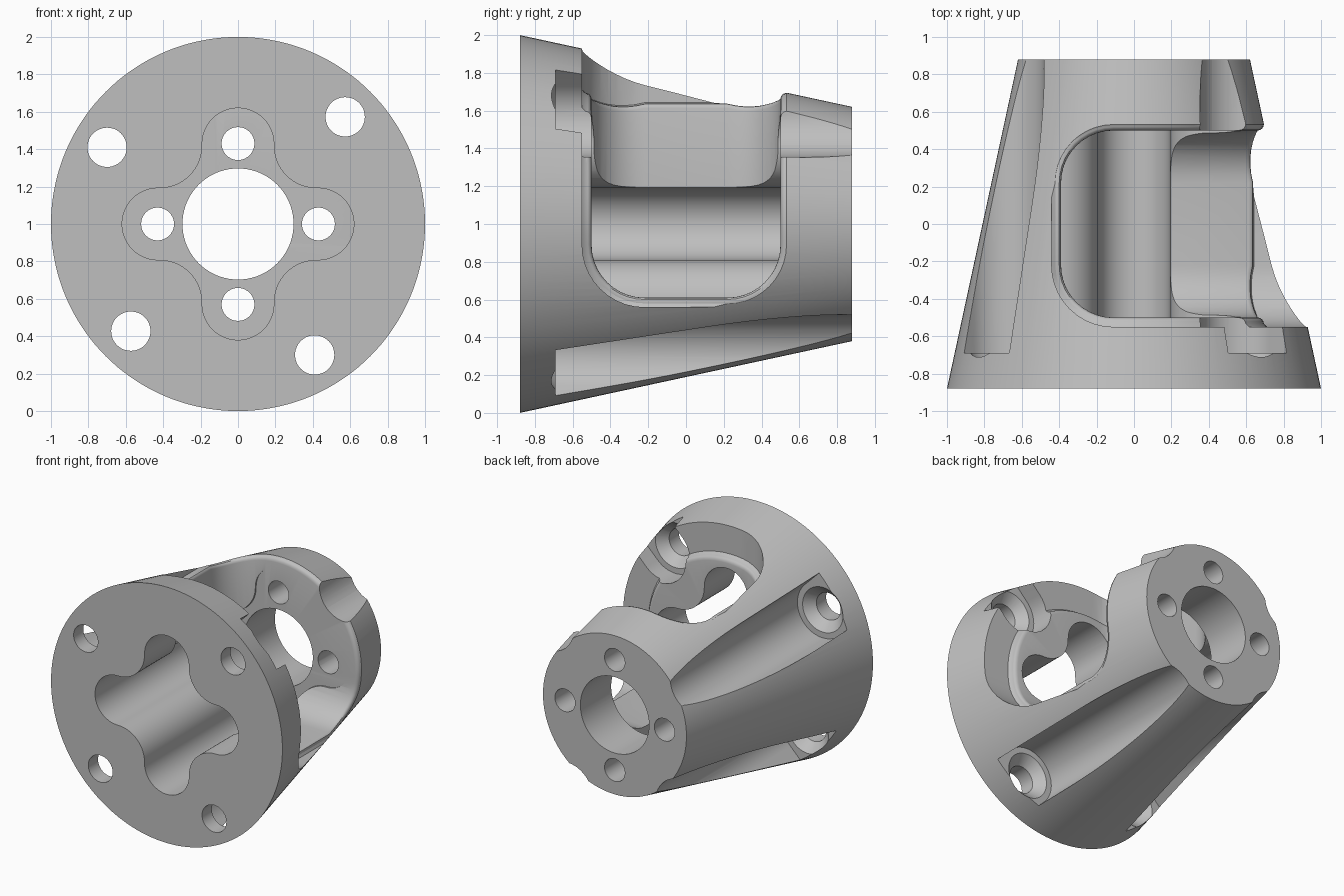
import bpy, bmesh, math
from math import cos, sin, pi, radians, sqrt

if "Cube" in bpy.data.objects:
    bpy.data.objects.remove(bpy.data.objects["Cube"])

grey = bpy.data.materials.new("plain grey")
grey.diffuse_color = (0.52, 0.52, 0.52, 1)
grey.use_nodes = True
grey.node_tree.nodes["Principled BSDF"].inputs["Base Color"].default_value = grey.diffuse_color

Y0, Y1 = -0.88, 0.88          # large and small ends of the cone
R0, R1 = 1.0, 0.62


def cone_radius(y):
    return R0 + (R1 - R0) * (y - Y0) / (Y1 - Y0)


def loft(name, rings, strip_caps=False):
    """Closed solid through rings of equal point count; axis sits at z = 1."""
    bm = bmesh.new()
    rows = [[bm.verts.new((x, y, z + 1)) for x, y, z in ring] for ring in rings]
    n = len(rows[0])
    for a, b in zip(rows, rows[1:]):
        for i in range(n):
            j = (i + 1) % n
            bm.faces.new((a[i], a[j], b[j], b[i]))
    for row in (rows[0], rows[-1]):
        if strip_caps:        # join mirrored halves of the ring
            for i in range(n // 2 - 1):
                bm.faces.new((row[i], row[i + 1], row[n - 2 - i], row[n - 1 - i]))
        else:
            bm.faces.new(row)
    bmesh.ops.recalc_face_normals(bm, faces=bm.faces[:])
    me = bpy.data.meshes.new(name)
    bm.to_mesh(me)
    bm.free()
    me.materials.append(grey)
    ob = bpy.data.objects.new(name, me)
    bpy.context.collection.objects.link(ob)
    return ob


def prism(name, outline, y0, y1):
    return loft(name, [[(x, y, z) for x, z in outline] for y in (y0, y1)])


def lathe(name, cx, cz, profile, n=48):
    return loft(name, [[(cx + r * cos(2 * pi * i / n), y, cz + r * sin(2 * pi * i / n))
                        for i in range(n)] for y, r in profile])


def arc(cx, cz, r, a0, a1, n):
    return [(cx + r * cos(radians(a0 + (a1 - a0) * i / n)),
             cz + r * sin(radians(a0 + (a1 - a0) * i / n))) for i in range(n + 1)]


# Conical body
body = lathe("cone_housing", 0, 0, [(Y0, R0), (Y1, R1)], 144)
cutters = []

# Corner window with rounded corners and a filleted rim
EDGE, HALF, CR, FIL = -0.39, 0.50, 0.28, 0.042
C = EDGE + CR
stations = []                 # base x, base z, direction, y, outward normal
steps = 10
for i in range(steps + 1):    # upper corner, cut straight down
    a = pi / 2 * i / steps
    stations.append((C - CR * cos(a), C, 0, 1, HALF - CR + CR * sin(a), (-cos(a), sin(a), 0)))
for i in range(1, 24):        # sweep round the end wall
    a = pi / 2 * (1 - i / 24)
    stations.append((C, C, cos(a), sin(a), HALF, (0, 1, 0)))
for i in range(steps, -1, -1):  # lower corner, cut straight in from the side
    a = pi / 2 * i / steps
    stations.append((C, C - CR * cos(a), 1, 0, HALF - CR + CR * sin(a), (0, sin(a), -cos(a))))


def window_ring(off, depth=None, t=None, radius=None):
    half = []
    for bx, bz, wx, wz, y, n in stations:
        bx, y, bz = bx + n[0] * off, y + n[1] * off, bz + n[2] * off
        if t is None or radius:
            rr = radius or cone_radius(y)
            d = bx * wx + bz * wz
            s = -d + sqrt(d * d - bx * bx - bz * bz + rr * rr) - (depth or 0)
        else:
            s = t
        half.append((bx + wx * s, y, bz + wz * s))
    return half + [(x, -y, z) for x, y, z in reversed(half)]


rings = [window_ring(0, t=-C)]
for deg in (0, 20, 40, 58, 74):
    a = radians(deg)
    rings.append(window_ring(FIL * (1 - cos(a)), depth=FIL * (1 - sin(a))))
rings.append(window_ring(FIL * 1.2, depth=-0.02))
rings.append(window_ring(FIL * 1.2, radius=1.4))
cutters.append(loft("window_cutter", rings, True))

# Four-lobed cavity
LOBE, LC = 0.192, 0.428
FC = 0.418
outline = []
for q in range(4):
    part = arc(LC, 0, LOBE, -90, 90, 24) + arc(FC, FC, FC - LOBE, 270, 180, 14)
    c, s = round(cos(q * pi / 2)), round(sin(q * pi / 2))
    outline += [(x * c - z * s, x * s + z * c) for x, z in part]
cutters.append(prism("cavity_cutter", outline, -1.2, 0.499))

# Centre hole and four small holes through the small end
cutters.append(lathe("centre_hole_cutter", 0, 0, [(0.3, 0.297), (1.2, 0.297)], 72))
for q in range(4):
    a = q * pi / 2
    cutters.append(lathe("small_hole_cutter", 0.43 * cos(a), 0.43 * sin(a),
                         [(0.3, 0.088), (1.2, 0.088)], 32))

# Bolt holes with countersinks and open-sided screw channels
SLOT = 0.22
for cx, cz, ang in ((0.573, 0.573, 45), (-0.70, 0.41, 135),
                    (-0.573, -0.573, 225), (0.41, -0.70, 315)):
    shape = arc(cx, cz, SLOT, ang + 90, ang + 270, 32)
    dx, dz = cos(radians(ang)) * 0.7, sin(radians(ang)) * 0.7
    shape += [(shape[-1][0] + dx, shape[-1][1] + dz), (shape[0][0] + dx, shape[0][1] + dz)]
    cutters.append(prism("channel_cutter", shape, -0.69, 1.2))
    cutters.append(lathe("bolt_hole_cutter", cx, cz,
                         [(-1.2, 0.105), (-0.76, 0.105), (-0.69, 0.175), (-0.6, 0.175)]))

# Apply the cuts and remove the cutters
bpy.context.view_layer.objects.active = body
for cutter in cutters:
    cutter.hide_render = True
    mod = body.modifiers.new("cut", 'BOOLEAN')
    mod.operation = 'DIFFERENCE'
    mod.solver = 'EXACT'
    mod.object = cutter
    bpy.ops.object.modifier_apply(modifier=mod.name)
for cutter in cutters:
    bpy.data.objects.remove(cutter)

bpy.ops.object.select_all(action='DESELECT')
body.select_set(True)
bpy.ops.object.shade_smooth_by_angle(angle=radians(32))
